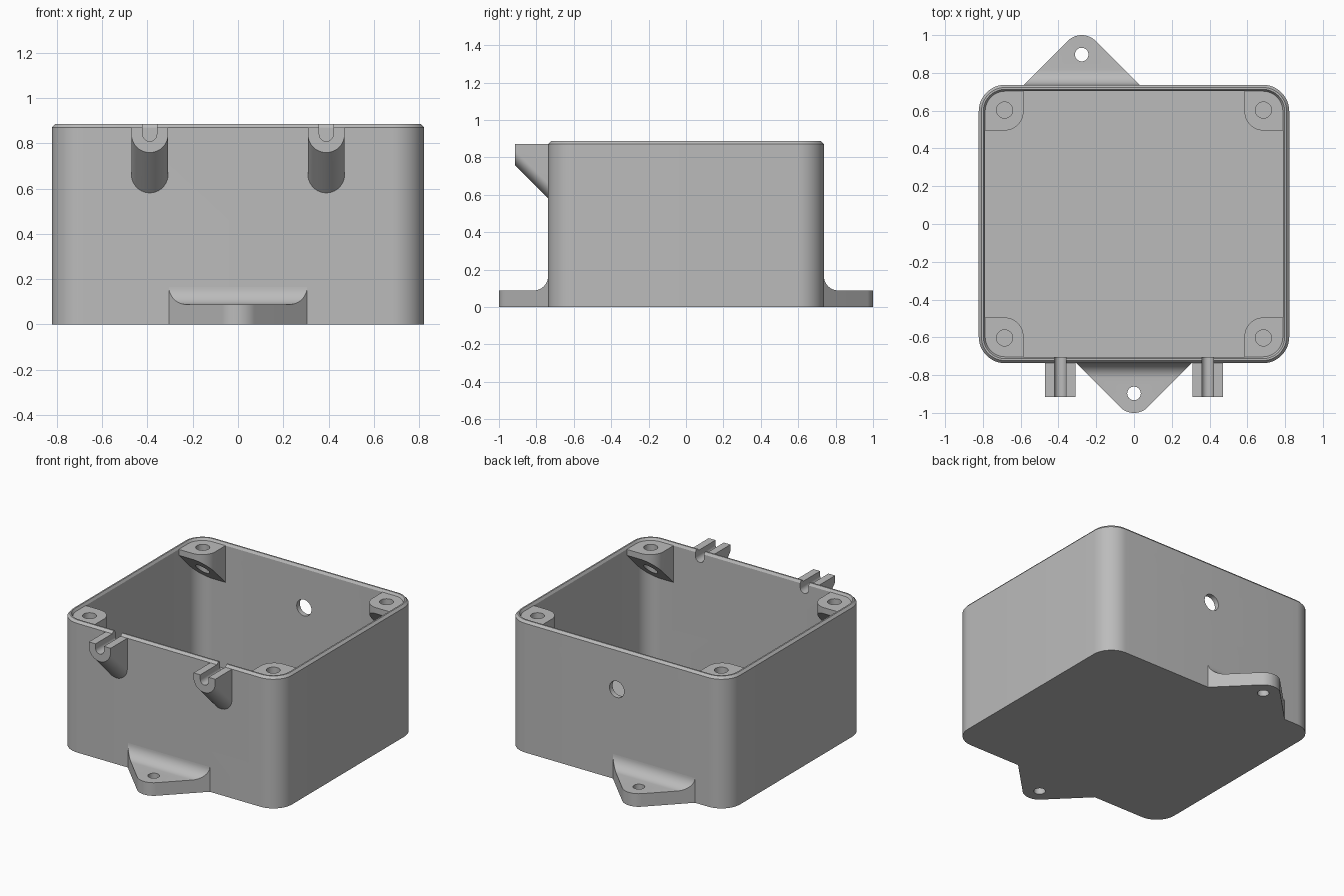
import bpy, bmesh
from math import sin, cos, pi, sqrt

if "Cube" in bpy.data.objects:
    bpy.data.objects.remove(bpy.data.objects["Cube"], do_unlink=True)

grey = bpy.data.materials.new("plain grey")
grey.use_nodes = True
COLOUR = (0.5, 0.5, 0.5, 1)
grey.diffuse_color = COLOUR
grey.node_tree.nodes["Principled BSDF"].inputs["Base Color"].default_value = COLOUR

HX, HY, R = 0.822, 0.737, 0.14      # outer half sizes and corner radius
LEDGE, TOP, FLOOR = 0.87, 0.886, 0.04
WALL = 0.034


def arc(cx, cy, r, start, end, n=12):
    """Points of an arc, angles in quarter turns."""
    angles = [(start + (end - start) * i / n) * pi / 2 for i in range(n + 1)]
    return [(cx + r * cos(a), cy + r * sin(a)) for a in angles]


def circle(cx, cy, r, n=32):
    return arc(cx, cy, r, 0, 4, n)[:-1]


def loft(name, loops):
    """Skin a closed solid through loops with equal point counts."""
    bm = bmesh.new()
    rings = [[bm.verts.new(p) for p in loop] for loop in loops]
    n = len(rings[0])
    for a, b in zip(rings, rings[1:]):
        for i in range(n):
            j = (i + 1) % n
            bm.faces.new((a[i], a[j], b[j], b[i]))
    bm.faces.new(rings[0])
    bm.faces.new(rings[-1])
    bmesh.ops.recalc_face_normals(bm, faces=bm.faces)
    mesh = bpy.data.meshes.new(name)
    bm.to_mesh(mesh)
    bm.free()
    mesh.materials.append(grey)
    obj = bpy.data.objects.new(name, mesh)
    bpy.context.collection.objects.link(obj)
    return obj


def select_only(obj):
    bpy.ops.object.select_all(action='DESELECT')
    obj.select_set(True)
    bpy.context.view_layer.objects.active = obj


def cut(obj, cutter):
    """Subtract a cutter and discard it."""
    cutter.hide_render = True
    mod = obj.modifiers.new("cut", 'BOOLEAN')
    mod.operation, mod.solver, mod.object = 'DIFFERENCE', 'EXACT', cutter
    select_only(obj)
    bpy.ops.object.modifier_apply(modifier=mod.name)
    bpy.data.objects.remove(cutter, do_unlink=True)


def vertical_hole(x, y, r):
    return loft("cutter", [[(px, py, z) for px, py in circle(x, y, r)] for z in (-0.1, 1)])


def slot(x):
    """Round-bottomed cable slot running front to back."""
    outline = arc(x, 0.84, 0.031, 2, 4) + [(x + 0.031, 1), (x - 0.031, 1)]
    return loft("cutter", [[(px, y, pz) for px, pz in outline] for y in (-1, -0.69)])


def box_loop(inset, z):
    r, points = R - inset, []
    for k, (sx, sy) in enumerate(((1, 1), (-1, 1), (-1, -1), (1, -1))):
        points += arc(sx * (HX - R), sy * (HY - R), r, k, k + 1)
    return [(x, y, z) for x, y in points]


parts = []

# Open box with a chamfered rim
box = loft("box_shell", [
    box_loop(0, 0), box_loop(0, LEDGE), box_loop(0.014, TOP), box_loop(0.024, TOP),
    box_loop(WALL, LEDGE), box_loop(WALL, FLOOR)])
cut(box, loft("cutter", [[(x, y, z) for x, z in circle(0, 0.608, 0.055)] for y in (0.6, 0.9)]))
parts.append(box)

# Cable rests on the front, each with a slot through the wall
for side, x in (("right", -0.39), ("left", 0.39)):
    cut(box, slot(x))
    sections = []
    for y, drop in ((-0.915, 0), (-0.727, 0.188)):
        outline = arc(x, 0.84 - drop, 0.081, 2, 4, 20) + [(x + 0.081, LEDGE), (x - 0.081, LEDGE)]
        sections.append([(px, y, pz) for px, pz in outline])
    rest = loft(side + "_cable_rest", sections)
    cut(rest, slot(x))
    parts.append(rest)

# Corner screw bosses with a sloping underside
for sx, xname in ((-1, "right"), (1, "left")):
    for sy, yname in ((-1, "front"), (1, "back")):
        ox, oy, ix, iy = HX - 0.025, HY - 0.025, 0.585, 0.495
        plan = (arc(ox - 0.11, oy - 0.11, 0.11, 0, 1) + [(ix, oy)]
                + arc(ix + 0.1, iy + 0.1, 0.1, 2, 3) + [(ox, iy)])
        boss = loft(f"{yname}_{xname}_screw_boss", [
            [(sx * x, sy * y, LEDGE) for x, y in plan],
            [(sx * x, sy * y, LEDGE - 0.04 - (y - iy)) for x, y in plan]])
        cut(boss, vertical_hole(sx * 0.685, sy * 0.603, 0.043))
        parts.append(boss)

# Mounting tabs with a fillet against the wall
TIP_R, HOLE_Y, FILLET, THICK = 0.103, 0.897, 0.078, 0.088
corner_y = HOLE_Y + TIP_R / sqrt(2)
for name, sy, cx in (("front_mounting_tab", -1, 0), ("back_mounting_tab", 1, -0.277)):
    stations = [(HY - 0.01, HOLE_Y + TIP_R * sqrt(2) - HY + 0.01, THICK + FILLET)]
    for y, z in arc(HY + FILLET, THICK + FILLET, FILLET, 2, 3):
        stations.append((y, HOLE_Y + TIP_R * sqrt(2) - y, z))
    for w, y in arc(0, HOLE_Y, TIP_R, 0.5, 0.96):
        stations.append((y, w, THICK))
    tab = loft(name, [[(cx - w, sy * y, 0), (cx + w, sy * y, 0),
                       (cx + w, sy * y, h), (cx - w, sy * y, h)] for y, w, h in stations])
    cut(tab, vertical_hole(cx, sy * HOLE_Y, 0.036))
    parts.append(tab)

# Smooth the curved faces, keep the edges crisp
for part in parts:
    select_only(part)
    bpy.ops.object.shade_smooth_by_angle(angle=pi / 6)
